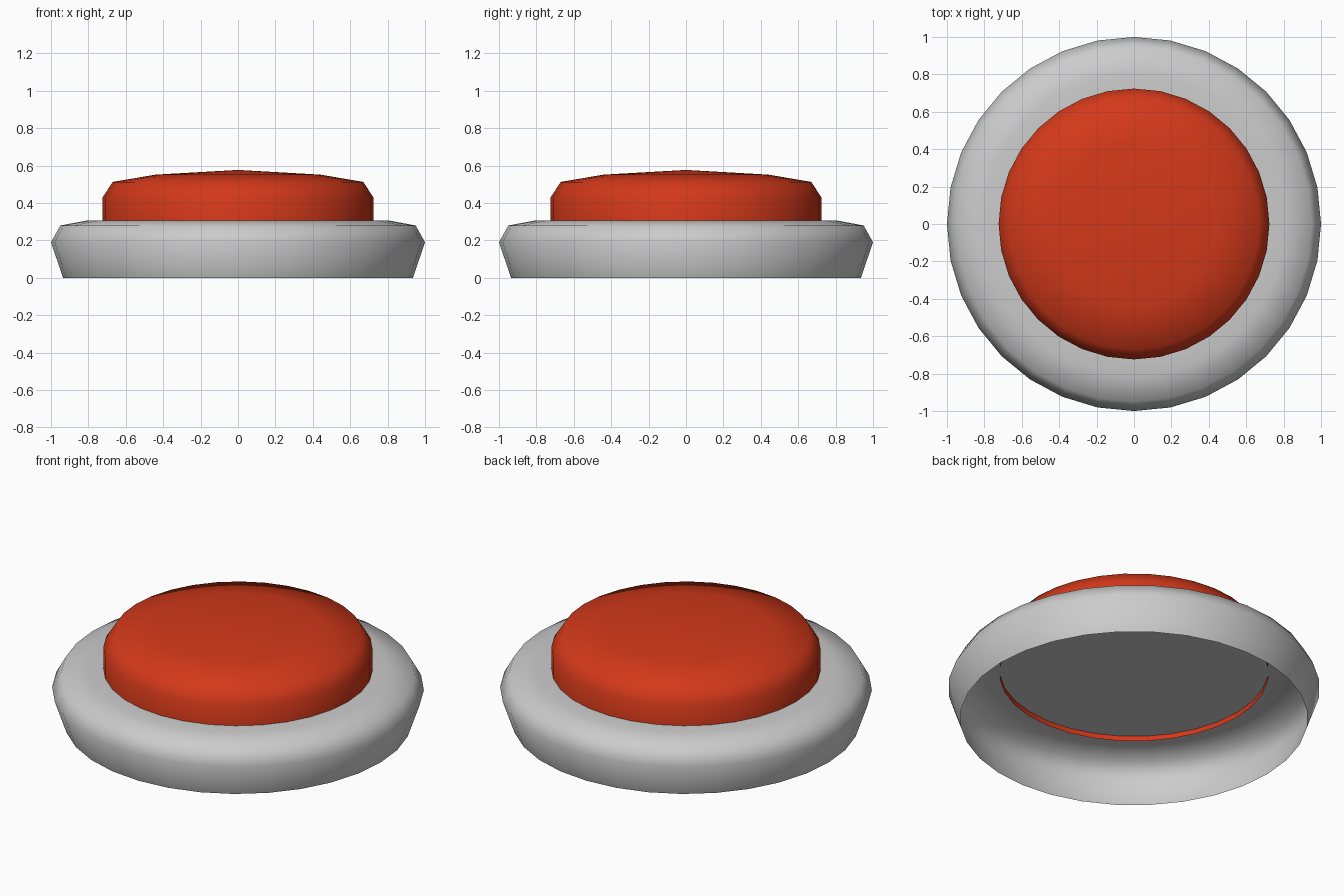
import bpy, bmesh, math

if "Cube" in bpy.data.objects:
    bpy.data.objects.remove(bpy.data.objects["Cube"])

SIDES = 32


def lathe(name, profile):
    """Revolve (radius, z) points into a shell; radius 0 closes to a point."""
    bm = bmesh.new()
    rings = []
    for r, z in profile:
        if r == 0:
            rings.append([bm.verts.new((0, 0, z))] * SIDES)
        else:
            rings.append([bm.verts.new((r * math.cos(math.tau * i / SIDES),
                                        r * math.sin(math.tau * i / SIDES), z))
                          for i in range(SIDES)])
    for low, high in zip(rings, rings[1:]):
        for i in range(SIDES):
            j = (i + 1) % SIDES
            corners = dict.fromkeys((low[i], low[j], high[j], high[i]))
            bm.faces.new(list(corners))
    mesh = bpy.data.meshes.new(name)
    bm.to_mesh(mesh)
    bm.free()
    obj = bpy.data.objects.new(name, mesh)
    bpy.context.collection.objects.link(obj)
    bpy.ops.object.select_all(action='DESELECT')
    obj.select_set(True)
    bpy.context.view_layer.objects.active = obj
    bpy.ops.object.shade_smooth_by_angle(angle=math.radians(60))
    return obj


# Grey housing: open underneath, closed by a flat top plate
lathe("housing", [(0.935, 0), (1.0, 0.19), (0.95, 0.28),
                  (0.81, 0.306), (0.70, 0.306), (0, 0.306)])

# Red push cap: domed, its wall passes just through the plate
cap = lathe("push_cap", [(0.724, 0.276), (0.724, 0.43), (0.67, 0.513),
                         (0.44, 0.552), (0, 0.577)])
red = bpy.data.materials.new("red")
red.diffuse_color = (0.65, 0.04, 0.01, 1)
red.use_nodes = True
red.node_tree.nodes["Principled BSDF"].inputs["Base Color"].default_value = red.diffuse_color
cap.data.materials.append(red)
